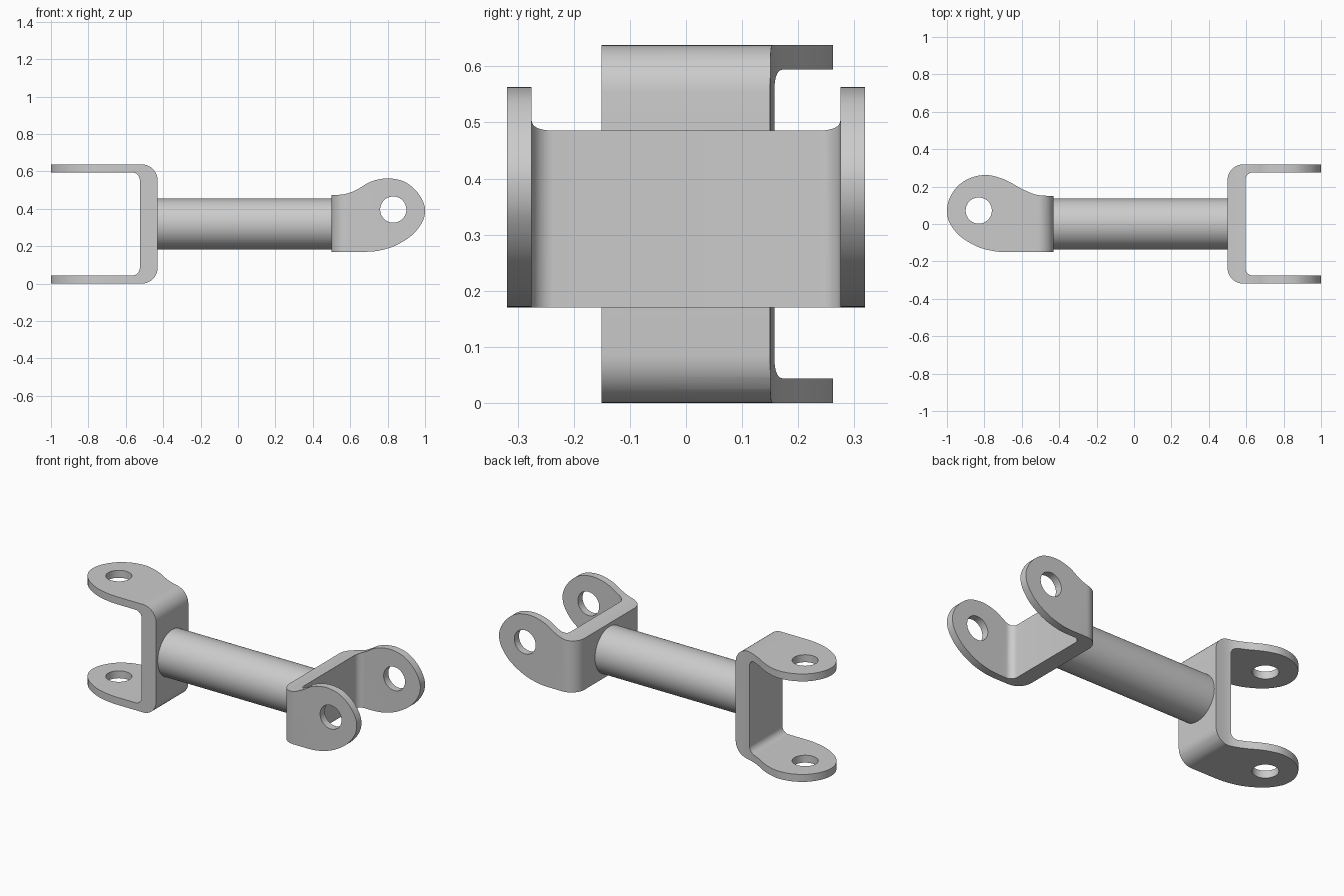
import bpy, bmesh
from math import cos, sin, pi
from mathutils import Vector

cube = bpy.data.objects.get("Cube")
if cube:
    bpy.data.objects.remove(cube)

MID = 0.319          # height of the shaft axis, half the yoke width
LEG, WEB = 0.044, 0.095

steel = bpy.data.materials.new("grey steel")
steel.use_nodes = True
steel.diffuse_color = (0.6, 0.6, 0.6, 1)
steel.node_tree.nodes["Principled BSDF"].inputs["Base Color"].default_value = (0.6, 0.6, 0.6, 1)


def prism(name, points, place, half):
    """Extrude a 2D outline by +-half; place(u, v, w) maps it into the model."""
    bm = bmesh.new()
    face = bm.faces.new([bm.verts.new(place(u, v, -half)) for u, v in points])
    shift = Vector(place(0, 0, half)) - Vector(place(0, 0, -half))
    top = bmesh.ops.extrude_face_region(bm, geom=[face])["geom"]
    bmesh.ops.translate(bm, vec=shift, verts=[g for g in top if isinstance(g, bmesh.types.BMVert)])
    if face.is_valid and len(bm.faces) < len(points) + 2:
        bm.faces.new(face.verts)
    bmesh.ops.recalc_face_normals(bm, faces=bm.faces)
    mesh = bpy.data.meshes.new(name)
    bm.to_mesh(mesh)
    bm.free()
    mesh.materials.append(steel)
    obj = bpy.data.objects.new(name, mesh)
    bpy.context.collection.objects.link(obj)
    return obj


def arc(cu, cv, r, start, end, n=10):
    return [(cu + r * cos(start + (end - start) * i / n),
             cv + r * sin(start + (end - start) * i / n)) for i in range(n + 1)]


def spline(points, n=6):
    """Smooth curve through the given points."""
    p = [Vector(q) for q in [points[0], *points, points[-1]]]
    out = []
    for a, b, c, d in zip(p, p[1:], p[2:], p[3:]):
        for i in range(n):
            t = i / n
            out.append(0.5 * (2 * b + (c - a) * t + (2 * a - 5 * b + 4 * c - d) * t ** 2
                              + (3 * b - a - 3 * c + d) * t ** 3))
    return out + [p[-1]]


def smooth(obj):
    bpy.ops.object.select_all(action="DESELECT")
    obj.select_set(True)
    bpy.context.view_layer.objects.active = obj
    bpy.ops.object.shade_smooth_by_angle(angle=0.6)


def yoke(name, back, lug, hole, bent, flat):
    """U-shaped bracket trimmed to the lug outline, with a pin hole through both legs.
    Local u runs from the web at 'back' out to the lug tips at 1."""
    R, r, inner = 0.085, 0.04, MID - LEG
    face = back + WEB
    channel = ([(1.05, -MID)] + arc(back + R, -MID + R, R, -pi / 2, -pi)
               + arc(back + R, MID - R, R, pi, pi / 2) + [(1.05, MID), (1.05, inner)]
               + arc(face + r, inner - r, r, pi / 2, pi)
               + arc(face + r, -inner + r, r, pi, 3 * pi / 2) + [(1.05, -inner)])
    obj = prism(name, channel, bent, 0.5)
    edge = spline(lug)
    outline = [(back - 0.05, lug[0][1])] + edge + [(back - 0.05, lug[-1][1])]
    cutters = [("INTERSECT", prism("lug_cutter", outline, flat, 0.6)),
               ("DIFFERENCE", prism("hole_cutter", arc(*hole, 0.07, 0, 2 * pi, 48)[:-1], flat, 0.7))]
    for operation, cutter in cutters:
        cutter.hide_render = True
        mod = obj.modifiers.new(operation, "BOOLEAN")
        mod.operation, mod.object, mod.solver = operation, cutter, "EXACT"
    graph = bpy.context.evaluated_depsgraph_get()
    mesh = bpy.data.meshes.new_from_object(obj.evaluated_get(graph))
    obj.modifiers.clear()
    obj.data = mesh
    for _, cutter in cutters:
        bpy.data.objects.remove(cutter)
    smooth(obj)


# Lug outlines: along the axis, then across it
long_lug = [(0.43, 0.15), (0.52, 0.156), (0.60, 0.188), (0.66, 0.222), (0.72, 0.248),
            (0.79, 0.262), (0.87, 0.248), (0.94, 0.205), (0.985, 0.14), (1.0, 0.072),
            (0.985, 0.005), (0.93, -0.065), (0.84, -0.12), (0.75, -0.145), (0.68, -0.151)]
short_lug = [(0.50, 0.155), (0.55, 0.157), (0.60, 0.168), (0.65, 0.192), (0.70, 0.222),
             (0.76, 0.24), (0.82, 0.243), (0.89, 0.226), (0.95, 0.18), (0.987, 0.125),
             (1.0, 0.072), (0.985, 0.01), (0.93, -0.06), (0.84, -0.116), (0.75, -0.143),
             (0.68, -0.149)]

# Right yoke: legs above and below
yoke("right_yoke", 0.43, long_lug, (0.83, 0.072),
     lambda u, v, w: (-u, w, MID + v), lambda u, v, w: (-u, v, MID + w))

# Left yoke: legs front and back
yoke("left_yoke", 0.50, short_lug, (0.83, 0.077),
     lambda u, v, w: (u, v, MID + w), lambda u, v, w: (u, w, MID + v))

# Round shaft joining the two webs
shaft = prism("shaft", arc(0, 0, 0.136, 0, 2 * pi, 64)[:-1],
              lambda u, v, w: (0.035 + w, u, MID + v), 0.467)
smooth(shaft)
